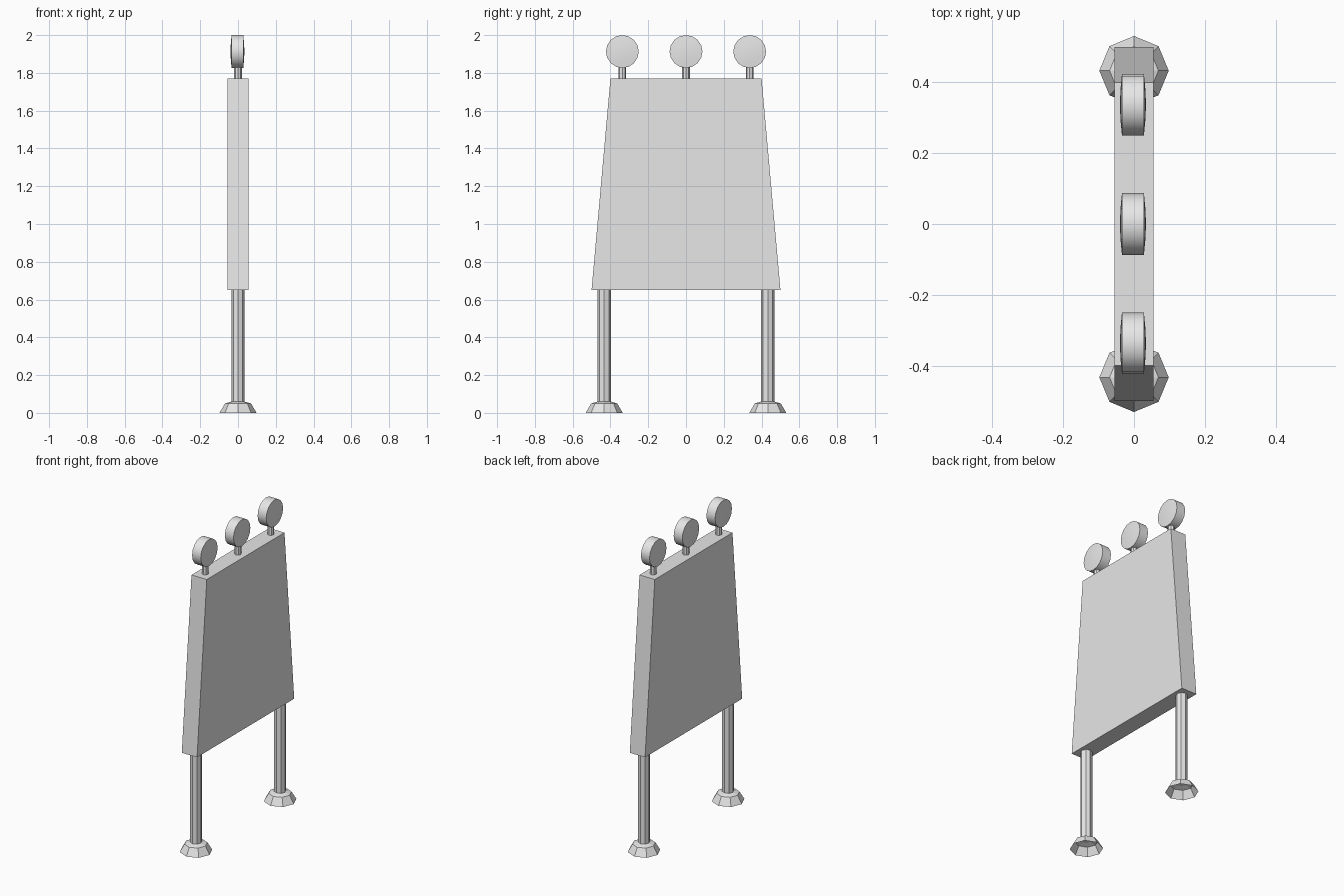
import bpy
import bmesh
from math import cos, sin, pi, radians
from mathutils import Matrix

cube = bpy.data.objects.get("Cube")
if cube:
    bpy.data.objects.remove(cube, do_unlink=True)

grey = bpy.data.materials.new("plain_grey")
grey.use_nodes = True
colour = (0.8, 0.8, 0.8, 1)
grey.diffuse_color = colour
grey.node_tree.nodes["Principled BSDF"].inputs["Base Color"].default_value = colour


def finish(bm, name, smooth=False):
    bmesh.ops.recalc_face_normals(bm, faces=bm.faces)
    mesh = bpy.data.meshes.new(name)
    bm.to_mesh(mesh)
    bm.free()
    mesh.materials.append(grey)
    obj = bpy.data.objects.new(name, mesh)
    bpy.context.collection.objects.link(obj)
    if smooth:
        bpy.ops.object.select_all(action="DESELECT")
        obj.select_set(True)
        bpy.context.view_layer.objects.active = obj
        bpy.ops.object.shade_smooth_by_angle(angle=radians(35))
    return obj


def lathe(name, profile, sides, place, smooth=False):
    """Spin (radius, height) points about z; a zero radius closes to a point."""
    bm = bmesh.new()
    rings = []
    for r, h in profile:
        count = sides if r else 1
        rings.append([bm.verts.new((r * cos(2 * pi * i / sides), r * sin(2 * pi * i / sides), h))
                      for i in range(count)])
    for low, high in zip(rings, rings[1:]):
        for i in range(sides):
            j = (i + 1) % sides
            corners = [low[i % len(low)], low[j % len(low)], high[j % len(high)], high[i % len(high)]]
            bm.faces.new(list(dict.fromkeys(corners)))
    bm.transform(place)
    return finish(bm, name, smooth)


# Tapered board
bm = bmesh.new()
outline = [(-0.5, 0.65), (0.5, 0.65), (0.4, 1.77), (-0.4, 1.77)]
face = bm.faces.new([bm.verts.new((-0.055, y, z)) for y, z in outline])
extruded = bmesh.ops.extrude_face_region(bm, geom=[face])["geom"]
bmesh.ops.translate(bm, vec=(0.11, 0, 0), verts=[v for v in extruded if isinstance(v, bmesh.types.BMVert)])
finish(bm, "board")

# Legs standing on open domed feet
for end, y in (("front", -0.433), ("back", 0.433)):
    place = Matrix.Translation((0, y, 0))
    lathe(end + "_foot", [(0.098, 0), (0.069, 0.05), (0, 0.07)], 8, place)
    lathe(end + "_leg", [(0, 0.06), (0.035, 0.06), (0.035, 0.7), (0, 0.7)], 8, place)

# Round lamps with slightly domed faces, on short stems
lamp_profile = [(0, -0.037), (0.045, -0.035), (0.087, -0.031),
                (0.087, 0.031), (0.045, 0.035), (0, 0.037)]
for label, y in (("front", -0.337), ("middle", 0), ("back", 0.337)):
    lathe(label + "_lamp_stem", [(0, 1.75), (0.02, 1.75), (0.02, 1.85), (0, 1.85)], 8,
          Matrix.Translation((0, y, 0)), True)
    lathe(label + "_lamp", lamp_profile, 16,
          Matrix.Translation((-0.003, y, 1.913)) @ Matrix.Rotation(pi / 2, 4, "Y"), True)
